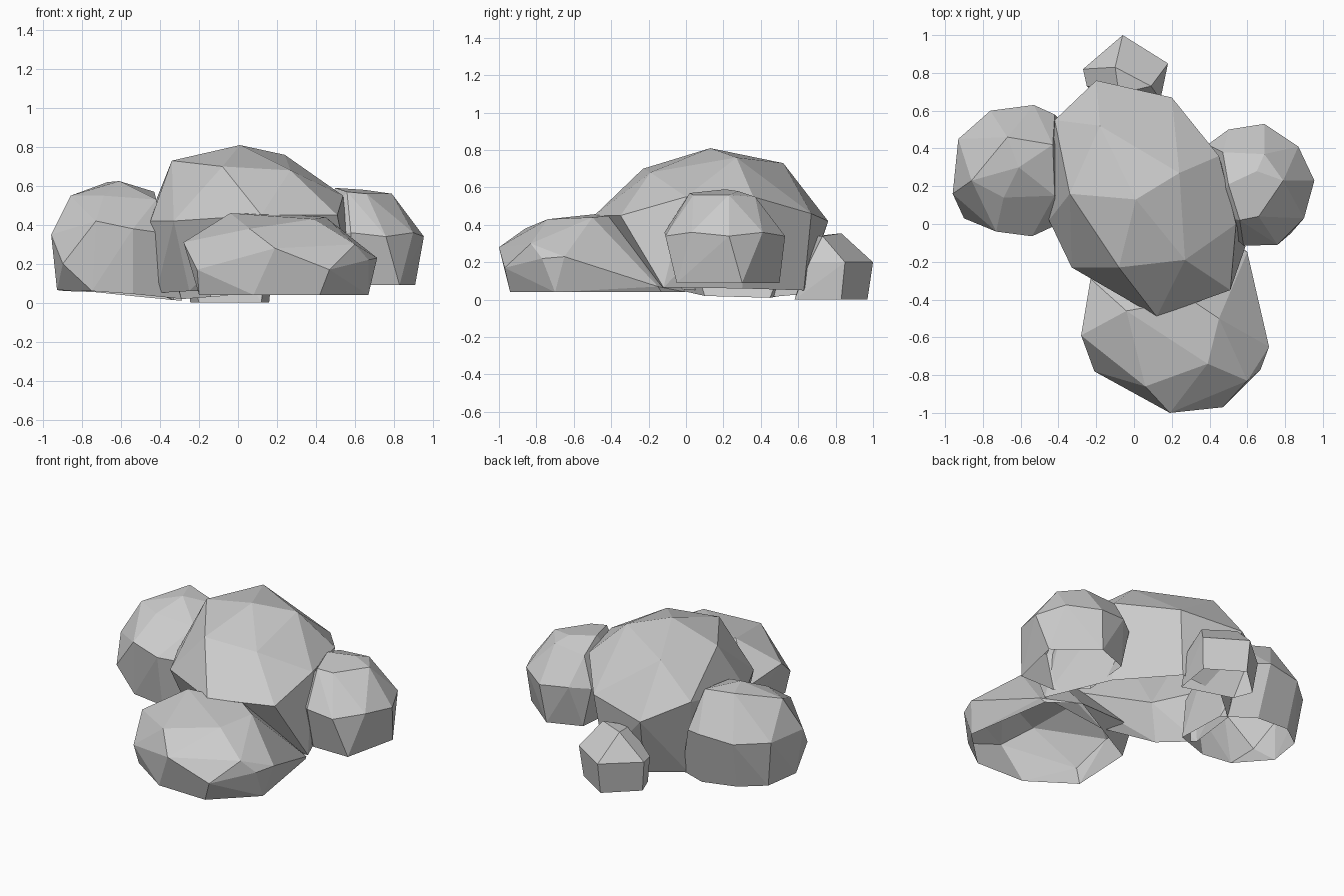
import bpy, bmesh, math


def rock(name, crown, waist, base):
    """Faceted boulder shell, open underneath: hull of crown, waist and base corners."""
    bm = bmesh.new()
    for co in crown + waist + base:
        bm.verts.new(co)
    res = bmesh.ops.convex_hull(bm, input=bm.verts[:])
    loose = {g for key in ("geom_interior", "geom_unused") for g in res[key]
             if isinstance(g, bmesh.types.BMVert)}
    bmesh.ops.delete(bm, geom=list(loose), context='VERTS')
    bmesh.ops.recalc_face_normals(bm, faces=bm.faces[:])
    # open the underside
    under = [f for f in bm.faces if f.normal.z < -0.85]
    bmesh.ops.delete(bm, geom=under, context='FACES')
    # merge nearly flat neighbouring facets
    bmesh.ops.dissolve_limit(bm, angle_limit=math.radians(4),
                             verts=bm.verts[:], edges=bm.edges[:])
    mesh = bpy.data.meshes.new(name)
    bm.to_mesh(mesh)
    bm.free()
    obj = bpy.data.objects.new(name, mesh)
    bpy.context.collection.objects.link(obj)
    return obj


def flat(z, *xy):
    """Corners of a level outline."""
    return [(x, y, z) for x, y in xy]


# Large central boulder
rock("main_boulder",
     [(0.01, 0.13, 0.81), (0.24, 0.27, 0.76), (-0.34, 0.16, 0.73),
      (-0.18, 0.52, 0.73), (-0.08, -0.23, 0.70), (0.27, -0.19, 0.68)],
     [(-0.2, 0.76, 0.42), (0.2, 0.67, 0.46), (0.45, 0.36, 0.55),
      (0.54, 0.0, 0.55), (0.51, -0.35, 0.45),
      (0.12, -0.49, 0.45), (-0.33, -0.23, 0.42), (-0.45, 0.02, 0.42),
      (-0.42, 0.55, 0.53)],
     [(-0.42, 0.08, 0.05), (-0.34, 0.46, 0.015), (-0.14, 0.63, 0.03),
      (0.15, 0.63, 0.05), (0.42, 0.3, 0.06), (0.59, -0.12, 0.065),
      (0.1, -0.18, 0.06), (-0.25, -0.1, 0.06)])

# Left boulder
rock("left_boulder",
     [(-0.67, 0.46, 0.62), (-0.61, 0.3, 0.625), (-0.86, 0.23, 0.55),
      (-0.69, 0.14, 0.55), (-0.43, 0.42, 0.57), (-0.42, 0.15, 0.53)],
     [(-0.93, 0.45, 0.36), (-0.76, 0.60, 0.36), (-0.53, 0.63, 0.38),
      (-0.42, 0.58, 0.36), (-0.96, 0.16, 0.35), (-0.90, 0.03, 0.2),
      (-0.73, -0.04, 0.42), (-0.54, -0.065, 0.38), (-0.40, 0.0, 0.36)],
     [(-0.93, 0.19, 0.065), (-0.89, 0.42, 0.06), (-0.74, 0.53, 0.055),
      (-0.5, 0.55, 0.03), (-0.29, 0.45, 0.01), (-0.29, 0.1, 0.02),
      (-0.54, -0.01, 0.045), (-0.75, 0.0, 0.06)])

# Right boulder
rock("right_boulder",
     [(0.50, 0.21, 0.59), (0.65, 0.28, 0.58), (0.69, 0.37, 0.55),
      (0.79, 0.23, 0.56), (0.56, 0.02, 0.57), (0.66, 0.04, 0.56),
      (0.47, 0.38, 0.53)],
     [(0.39, 0.42, 0.35), (0.50, 0.50, 0.36), (0.69, 0.53, 0.34),
      (0.87, 0.41, 0.36), (0.955, 0.23, 0.34), (0.90, 0.03, 0.36),
      (0.76, -0.11, 0.34), (0.58, -0.115, 0.36), (0.40, 0.05, 0.35)],
     flat(0.09, (0.66, 0.50), (0.91, 0.3), (0.83, -0.05), (0.58, -0.05),
          (0.42, 0.1), (0.45, 0.42)))

# Low front boulder
rock("front_boulder",
     [(-0.04, -0.46, 0.46), (0.39, -0.74, 0.43), (0.45, -0.50, 0.44),
      (0.06, -0.86, 0.38), (0.30, -0.40, 0.45)],
     [(-0.28, -0.59, 0.31), (-0.21, -0.78, 0.17), (0.19, -1.0, 0.28),
      (0.47, -0.97, 0.17), (0.60, -0.83, 0.30), (0.67, -0.77, 0.22),
      (0.715, -0.65, 0.23), (0.60, -0.15, 0.07), (-0.23, -0.29, 0.25)],
     flat(0.04, (-0.2, -0.74), (0.08, -0.93), (0.42, -0.94), (0.67, -0.7),
          (0.58, -0.13), (0.4, 0.0), (-0.18, -0.32)))

# Small back stone
rock("back_stone",
     [(-0.10, 0.83, 0.355), (0.09, 0.73, 0.34), (-0.08, 0.69, 0.34)],
     flat(0.2, (-0.06, 1.0), (0.18, 0.85), (0.14, 0.66), (-0.25, 0.73),
          (-0.27, 0.82)),
     flat(0.0, (-0.06, 0.97), (0.16, 0.83), (0.12, 0.58), (-0.2, 0.68),
          (-0.245, 0.8)))
